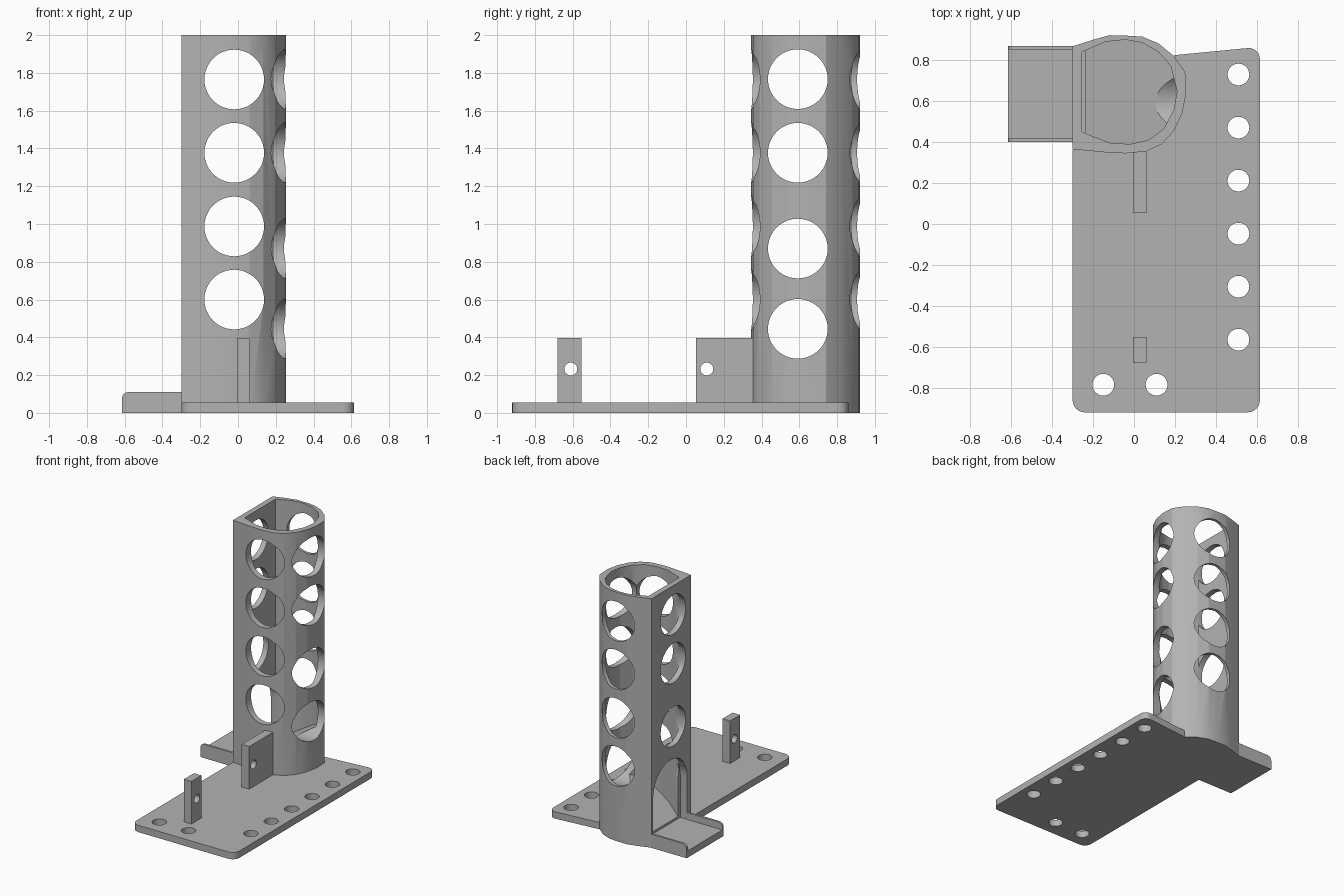
import bpy, bmesh, math
from mathutils import Matrix, Vector

cube = bpy.data.objects.get("Cube")
if cube:
    bpy.data.objects.remove(cube, do_unlink=True)

grey = bpy.data.materials.new("plain_grey")
grey.use_nodes = True
grey.diffuse_color = (0.45, 0.45, 0.45, 1)
grey.node_tree.nodes["Principled BSDF"].inputs["Base Color"].default_value = (0.45, 0.45, 0.45, 1)


def make(name, bm):
    bmesh.ops.recalc_face_normals(bm, faces=bm.faces)
    mesh = bpy.data.meshes.new(name)
    bm.to_mesh(mesh)
    bm.free()
    obj = bpy.data.objects.new(name, mesh)
    bpy.context.collection.objects.link(obj)
    return obj


def prism(name, points, low, high, axis="Z", floor=None, rounded=(), radius=0.06):
    """Extrude a closed outline along an axis; floor(x) can slope the lower cap."""
    def place(a, b, c):
        return {"X": (c, a, b), "Y": (a, c, b), "Z": (a, b, c)}[axis]
    bm = bmesh.new()
    bottom = [bm.verts.new(place(a, b, floor(a) if floor else low)) for a, b in points]
    top = [bm.verts.new(place(a, b, high)) for a, b in points]
    n = len(points)
    bm.faces.new(bottom)
    bm.faces.new(top)
    for i in range(n):
        j = (i + 1) % n
        bm.faces.new((bottom[i], bottom[j], top[j], top[i]))
    edges = [bm.edges.get((bottom[i], top[i])) for i in rounded]
    if edges:
        bmesh.ops.bevel(bm, geom=edges, offset=radius, segments=6, profile=0.5, affect="EDGES")
    return make(name, bm)


def box(name, x, y, z):
    return prism(name, [(x[0], y[0]), (x[1], y[0]), (x[1], y[1]), (x[0], y[1])], *z)


def drills(centres, radius, axis, length):
    """Group of separate cylinders used as one cutter."""
    turn = {"X": Matrix.Rotation(math.pi / 2, 4, "Y"),
            "Y": Matrix.Rotation(math.pi / 2, 4, "X"), "Z": Matrix()}[axis]
    bm = bmesh.new()
    for c in centres:
        bmesh.ops.create_cone(bm, cap_ends=True, segments=48, radius1=radius, radius2=radius,
                              depth=length, matrix=Matrix.Translation(Vector(c)) @ turn)
    return make("drill_cutter", bm)


def cut(obj, *cutters):
    for cutter in cutters:
        cutter.hide_render = True
        mod = obj.modifiers.new("cut", "BOOLEAN")
        mod.operation, mod.solver, mod.object = "DIFFERENCE", "EXACT", cutter
    bpy.context.view_layer.update()
    graph = bpy.context.evaluated_depsgraph_get()
    mesh = bpy.data.meshes.new_from_object(obj.evaluated_get(graph))
    obj.modifiers.clear()
    obj.data = mesh
    for cutter in cutters:
        bpy.data.objects.remove(cutter, do_unlink=True)


def finish(obj):
    mesh = obj.data
    mesh.materials.clear()
    mesh.materials.append(grey)
    for face in mesh.polygons:
        face.material_index = 0
        face.use_smooth = True
    mesh.set_sharp_from_angle(angle=math.radians(30))


# Base plate with its mounting holes
plate = prism("base_plate", [(-0.3, -0.92), (0.615, -0.92), (0.615, 0.865), (0.2, 0.825),
                             (0.05, 0.7), (0.0, 0.5), (-0.3, 0.36)],
              0, 0.055, rounded=(0, 1, 2))
mounts = [(0.51, 0.73 - 0.259 * i, 0) for i in range(6)] + [(-0.15, -0.785, 0), (0.11, -0.785, 0)]
cut(plate, drills(mounts, 0.053, "Z", 0.4))

# Upright D-shaped tube with a sloping floor inside
outer = [(-0.3, 0.365), (-0.3, 0.868), (-0.2, 0.9), (-0.12, 0.922), (-0.04, 0.92), (0.04, 0.915),
         (0.12, 0.882), (0.195, 0.82), (0.25, 0.74), (0.255, 0.64), (0.235, 0.54),
         (0.195, 0.455), (0.135, 0.39), (0.06, 0.355), (-0.04, 0.345), (-0.14, 0.35)]
inner = [(-0.255, 0.45), (-0.255, 0.84), (-0.14, 0.89), (-0.04, 0.9), (0.04, 0.885),
         (0.12, 0.84), (0.18, 0.77), (0.21, 0.65), (0.195, 0.56), (0.145, 0.465),
         (0.07, 0.41), (-0.02, 0.39), (-0.12, 0.397)]
tube = prism("tube", outer, 0, 2)
cavity = prism("cavity_cutter", inner, 0, 2.2, floor=lambda x: 0.29 + 0.62 * (x - 0.11))

# Round windows through both directions and the arched exit
side_windows = drills([(0, 0.592, z) for z in (0.445, 0.87, 1.377, 1.767)], 0.158, "X", 2)
front_windows = drills([(-0.02, 0.63, z) for z in (0.6, 0.987, 1.377, 1.765)], 0.158, "Y", 2)
arch = [(0.63 + 0.215 * math.cos(math.pi * i / 20), 0.395 + 0.215 * math.sin(math.pi * i / 20))
        for i in range(21)]
exit_arch = prism("exit_cutter", [(0.845, 0.055)] + arch + [(0.415, 0.055)], -0.4, -0.24, axis="X")
cut(tube, cavity, side_windows, front_windows, exit_arch)

# Exit tray: floor and two low walls with rounded ends
tray = box("tray_floor", (-0.615, -0.3), (0.415, 0.855), (0, 0.055))
parts = [plate, tube, tray]
for name, y in (("tray_front_wall", 0.4), ("tray_back_wall", 0.853)):
    parts.append(prism(name, [(-0.615, 0), (-0.3, 0), (-0.3, 0.11), (-0.615, 0.11)],
                       y, y + 0.017, axis="Y", rounded=(3,), radius=0.035))

# Two upright lugs with pin holes
for name, y, pin in (("front_lug", (-0.68, -0.553), -0.61), ("rear_lug", (0.053, 0.37), 0.11)):
    lug = box(name, (-0.005, 0.062), y, (0.03, 0.397))
    cut(lug, drills([(0.03, pin, 0.232)], 0.034, "X", 0.4))
    parts.append(lug)

for part in parts:
    finish(part)
